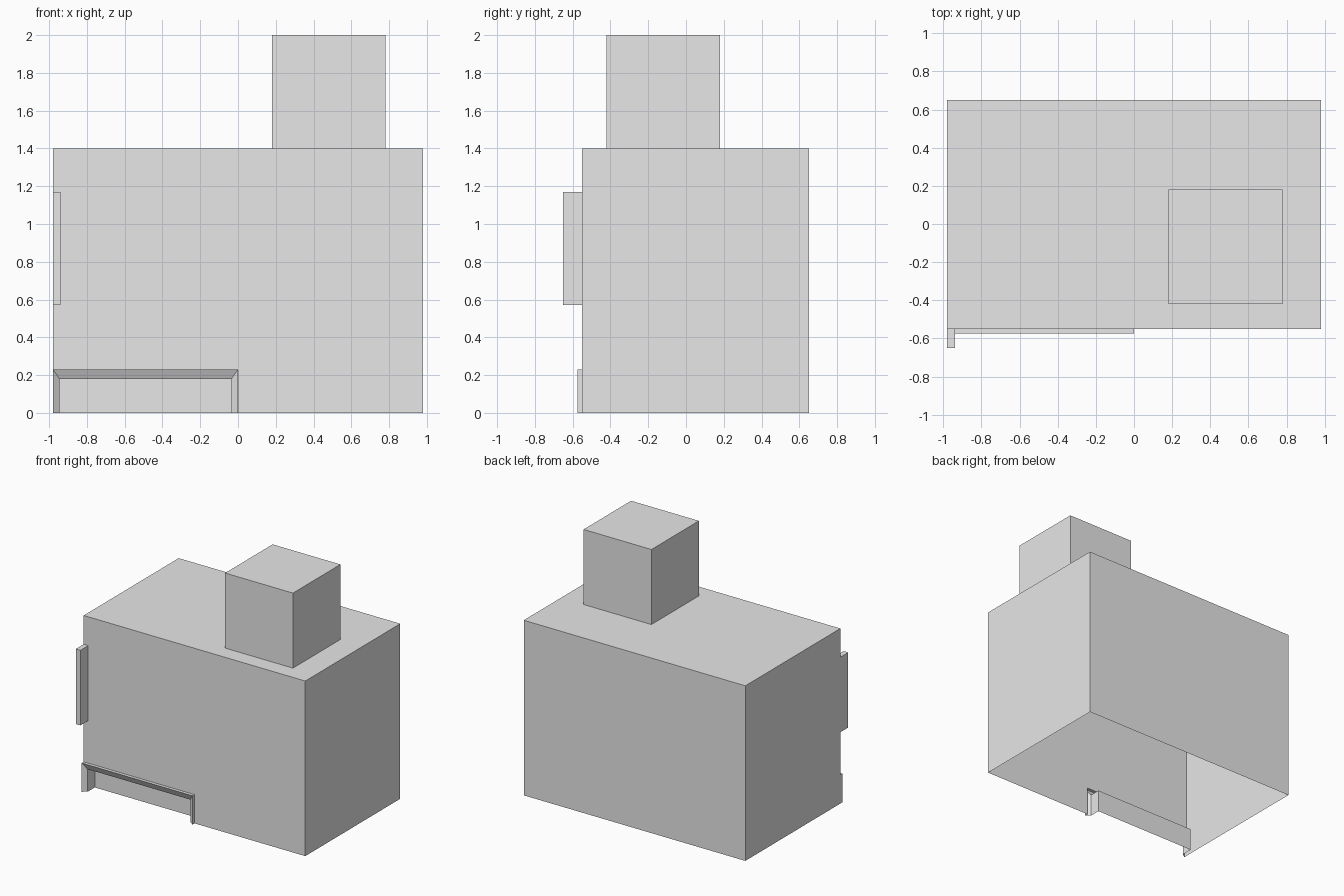
import bpy
import bmesh

if "Cube" in bpy.data.objects:
    bpy.data.objects.remove(bpy.data.objects["Cube"], do_unlink=True)

grey = bpy.data.materials.new("plain_grey")
grey.use_nodes = True
grey.diffuse_color = (0.8, 0.8, 0.8, 1)
grey.node_tree.nodes["Principled BSDF"].inputs["Base Color"].default_value = (0.8, 0.8, 0.8, 1)


def add_object(name, bm):
    mesh = bpy.data.meshes.new(name)
    bm.to_mesh(mesh)
    bm.free()
    mesh.materials.append(grey)
    obj = bpy.data.objects.new(name, mesh)
    bpy.context.collection.objects.link(obj)
    return obj


def add_box(name, low, high):
    bm = bmesh.new()
    bmesh.ops.create_cube(bm, size=1)
    for v in bm.verts:
        v.co = [(a + b) / 2 + c * (b - a) for a, b, c in zip(low, high, v.co)]
    return add_object(name, bm)


def arch(bm, left, right, top, y):
    """Three-sided doorway outline standing on the ground."""
    return [bm.verts.new((x, y, z))
            for x, z in ((left, 0), (left, top), (right, top), (right, 0))]


SIDE, FRONT, BACK, ROOF = 0.98, -0.55, 0.65, 1.4
DOOR_TOP = 0.23

# Building shell: open underneath, front wall cut away around the doorway
bm = bmesh.new()


def wall(*points):
    bm.faces.new([bm.verts.new(p) for p in points])


wall((-SIDE, FRONT, ROOF), (SIDE, FRONT, ROOF), (SIDE, BACK, ROOF), (-SIDE, BACK, ROOF))
wall((SIDE, BACK, 0), (-SIDE, BACK, 0), (-SIDE, BACK, ROOF), (SIDE, BACK, ROOF))
wall((SIDE, FRONT, 0), (SIDE, BACK, 0), (SIDE, BACK, ROOF), (SIDE, FRONT, ROOF))
wall((-SIDE, BACK, 0), (-SIDE, FRONT, 0), (-SIDE, FRONT, ROOF), (-SIDE, BACK, ROOF))
wall((0, FRONT, 0), (SIDE, FRONT, 0), (SIDE, FRONT, ROOF), (-SIDE, FRONT, ROOF),
     (-SIDE, FRONT, DOOR_TOP), (0, FRONT, DOOR_TOP))
bmesh.ops.remove_doubles(bm, verts=bm.verts, dist=0.0001)
add_object("building_shell", bm)

# Doorway: raised rim, bevelled inward, then a reveal back to the panel
bm = bmesh.new()
loops = [arch(bm, -SIDE, 0, DOOR_TOP, FRONT),
         arch(bm, -SIDE, 0, DOOR_TOP, FRONT - 0.025),
         arch(bm, -0.945, -0.035, 0.18, FRONT),
         arch(bm, -0.945, -0.035, 0.18, FRONT + 0.09)]
for outer, inner in zip(loops, loops[1:]):
    for i in range(3):
        bm.faces.new((outer[i], outer[i + 1], inner[i + 1], inner[i]))
bm.faces.new(loops[-1][::-1])
bmesh.ops.recalc_face_normals(bm, faces=bm.faces)
bm.faces.ensure_lookup_table()
if bm.faces[-1].normal.y > 0:
    bmesh.ops.reverse_faces(bm, faces=bm.faces)
add_object("recessed_doorway", bm)

# Rooftop block and the sign projecting from the front corner
add_box("rooftop_block", (0.18, -0.42, ROOF), (0.78, 0.18, 2))
add_box("projecting_sign", (-SIDE, -0.65, 0.57), (-0.94, FRONT, 1.17))
